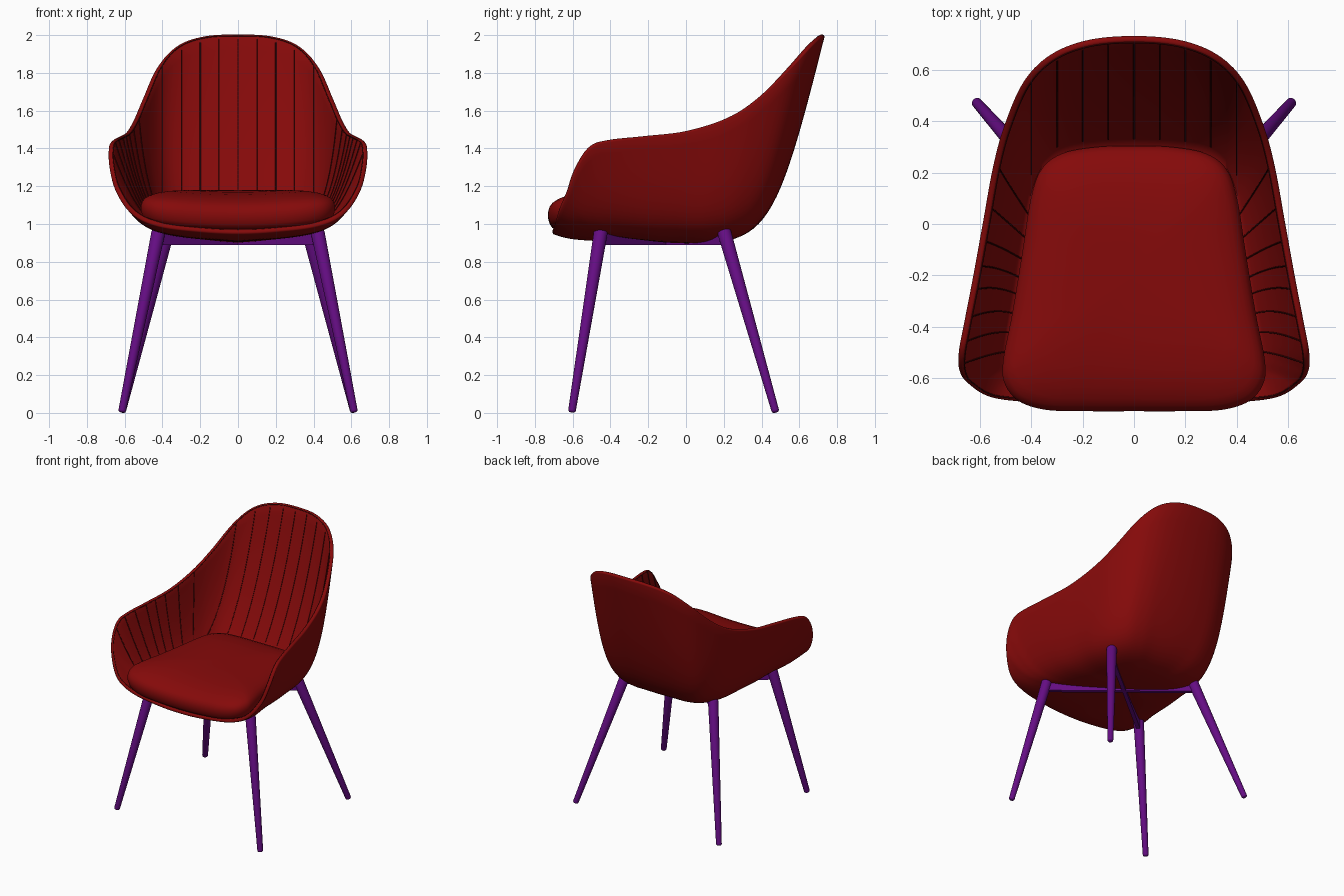
import bpy, bmesh, math
from mathutils import Vector as V
from mathutils.bvhtree import BVHTree

if "Cube" in bpy.data.objects:
    bpy.data.objects.remove(bpy.data.objects["Cube"])


def material(name, rgb):
    m = bpy.data.materials.new(name)
    m.diffuse_color = (*rgb, 1)
    m.use_nodes = True
    m.node_tree.nodes["Principled BSDF"].inputs["Base Color"].default_value = m.diffuse_color
    return m


RED = material("red_fabric", (0.235, 0.003, 0.003))
DARK = material("dark_seam", (0.07, 0.002, 0.002))
PURPLE = material("purple_metal", (0.13, 0.004, 0.23))


def add_object(name, bm, mat, angle=50):
    bmesh.ops.recalc_face_normals(bm, faces=bm.faces[:])
    me = bpy.data.meshes.new(name)
    bm.to_mesh(me)
    bm.free()
    ob = bpy.data.objects.new(name, me)
    bpy.context.collection.objects.link(ob)
    me.materials.append(mat)
    bpy.ops.object.select_all(action='DESELECT')
    ob.select_set(True)
    bpy.context.view_layer.objects.active = ob
    bpy.ops.object.shade_smooth_by_angle(angle=math.radians(angle))
    return ob


def spline(pts, t):
    # closed Catmull-Rom curve, t in units of points
    n, i = len(pts), math.floor(t)
    f = t - i
    a, b, c, d = (pts[(i + k) % n] for k in (-1, 0, 1, 2))
    return 0.5 * (2*b + (c - a)*f + (2*a - 5*b + 4*c - d)*f*f + (3*b - a - 3*c + d)*f**3)


def mirrored(half):
    pts = [V(p) for p in half]
    return pts + [V((-p.x, p.y, p.z)) for p in pts[-2:0:-1]]


def skin(sections, bottom, top):
    # closed surface from columns of points plus a pole at each end
    bm = bmesh.new()
    cols = [[bm.verts.new(p) for p in s] for s in sections]
    lo, hi = bm.verts.new(bottom), bm.verts.new(top)
    for a, b in zip(cols, cols[1:] + cols[:1]):
        bm.faces.new((lo, a[0], b[0]))
        bm.faces.new((hi, b[-1], a[-1]))
        for k in range(len(a) - 1):
            bm.faces.new((a[k], a[k+1], b[k+1], b[k]))
    return bm


# shell guide loops: rim, outer bottom corner, inner wall foot
RIM = mirrored([(0, .733, 1.99), (.18, .717, 1.98), (.325, .66, 1.93), (.43, .555, 1.82),
                (.505, .385, 1.655), (.55, .22, 1.55), (.59, 0, 1.48), (.63, -.22, 1.453),
                (.665, -.40, 1.433), (.683, -.50, 1.40), (.68, -.57, 1.30), (.645, -.62, 1.17),
                (.56, -.67, 1.05), (.42, -.69, .985), (.2, -.70, .955), (0, -.70, .945)])
BASE = mirrored([(0, .455, .885), (.16, .45, .885), (.295, .435, .88), (.405, .385, .88),
                 (.47, .27, .88), (.505, .12, .885), (.515, -.05, .895), (.525, -.2, .9),
                 (.53, -.33, .91), (.535, -.43, .92), (.53, -.5, .93), (.505, -.55, .94),
                 (.44, -.58, .94), (.33, -.6, .93), (.17, -.6, .92), (0, -.6, .91)])
FOOT = mirrored([(0, .305, 1.06), (.15, .3, 1.06), (.28, .28, 1.06), (.355, .225, 1.06),
                 (.395, .14, 1.06), (.415, .04, 1.06), (.435, -.09, 1.06), (.46, -.25, 1.06),
                 (.485, -.38, 1.06), (.5, -.47, 1.06), (.5, -.53, 1.05), (.49, -.58, 1.03),
                 (.45, -.62, 1.0), (.35, -.64, .98), (.17, -.65, .97), (0, -.65, .965)])
C_OUT, C_IN = V((0, -.05, .90)), V((0, -.1, 1.0))
THICK = .026


def section(u):
    r, f, i = spline(RIM, u), spline(BASE, u), spline(FOOT, u)
    tangent = spline(RIM, u + .05) - spline(RIM, u - .05)
    down = (f - r).normalized()
    n = down.cross(tangent).normalized()
    p1, p2 = r.lerp(f, .95), C_OUT.lerp(f, .95)
    outer = []
    for k in range(24, 0, -1):
        t = 1 - k / 25
        outer.append((1-t)**3*C_OUT + 3*(1-t)**2*t*p2 + 3*(1-t)*t*t*p1 + t**3*r)
    outer.append(r)
    lip = [r + n*THICK*(.5 - .5*math.cos(a)) - down*.01*math.sin(a)
           for a in (math.pi*k/6 for k in range(1, 6))]
    s, c = r + n*THICK, r.lerp(f, .56) + n*.035
    inner = [(1-t)**2*s + 2*(1-t)*t*c + t*t*i for t in (k/16 for k in range(17))]
    floor = [i.lerp(C_IN, t) for t in (.25, .5, .75)]
    return outer + lip, inner, floor


N = len(RIM)
STEPS = 7
cols = [section(k / STEPS) for k in range(N * STEPS)]
bm = skin([a + b + c for a, b, c in cols], C_OUT, C_IN)
tree = BVHTree.FromBMesh(bm)
add_object("shell", bm, RED)

# stitched seams: thin tubes on the inner wall
curve = bpy.data.curves.new("seams", 'CURVE')
curve.dimensions = '3D'
curve.bevel_depth = .003
curve.bevel_resolution = 1


def seam(pts, closed=False):
    s = curve.splines.new('POLY')
    s.points.add(len(pts) - 1)
    for q, p in zip(s.points, pts):
        q.co = (*p, 1)
    s.use_cyclic_u = closed


seam([b[0] for a, b, c in cols], True)
for k in range(-4, 5):
    pts = []
    for j in range(46):
        hit = tree.ray_cast(V((k * .1, -.2, 1.1 + j * .02)), V((0, 1, 0)))[0]
        if hit:
            pts.append(hit - V((0, .0015, 0)))
    seam(pts[:-1])
for y in (.2, .05, -.06, -.16, -.26, -.36, -.46, -.54):
    # column whose rim is nearest this depth
    k = min(range(4 * STEPS, 11 * STEPS), key=lambda q: abs(cols[q][1][0].y - y))
    for c, side in ((k, 1), (N * STEPS - k, -1)):
        seam([p - V((side * .0015, 0, 0)) for p in cols[c][1]])
seams = bpy.data.objects.new("seams", curve)
bpy.context.collection.objects.link(seams)
curve.materials.append(DARK)

# seat cushion: domed rings following the seat outline
EDGE = mirrored([(0, .305, 0), (.15, .3, 0), (.28, .275, 0), (.36, .215, 0), (.402, .1, 0),
                 (.437, -.12, 0), (.475, -.35, 0), (.51, -.53, 0), (.505, -.62, 0),
                 (.45, -.69, 0), (.34, -.725, 0), (.17, -.73, 0), (0, -.73, 0)])
MID = V((0, -.2, 0))
RINGS = [(.5, -.06), (.9, -.06), (.96, -.05), (.985, -.03), (1, 0), (1, .025), (.988, .048),
         (.96, .068), (.91, .086), (.82, .106), (.7, .122), (.5, .135), (.25, .14)]


def cushion_point(u, s, h):
    p = MID.lerp(spline(EDGE, u), s)
    return V((p.x, p.y, 1.03 + .015*(p.y + .73) + .15*p.x*p.x + h))


cush = [[cushion_point(k / 6, s, h) for s, h in RINGS] for k in range(len(EDGE) * 6)]
add_object("seat_cushion", skin(cush, cushion_point(0, 0, -.06), cushion_point(0, 0, .14)), RED)


# tapered legs
def leg(name, top, foot):
    top, foot = V(top), V(foot)
    axis = top - foot
    bm = bmesh.new()
    bmesh.ops.create_cone(bm, cap_ends=True, segments=24, radius1=.02, radius2=.037,
                          depth=axis.length)
    caps = [e for e in bm.edges if abs(e.verts[0].co.z - e.verts[1].co.z) < 1e-4]
    bmesh.ops.bevel(bm, geom=caps, offset=.012, segments=3, affect='EDGES', profile=.5)
    mat = axis.to_track_quat('Z', 'Y').to_matrix().to_4x4()
    mat.translation = (top + foot) / 2
    bm.transform(mat)
    add_object(name, bm, PURPLE)


for side, x in (("right", 1), ("left", -1)):
    leg("front_leg_" + side, (x*.42, -.45, .965), (x*.615, -.605, .003))
    leg("back_leg_" + side, (x*.372, .2, .965), (x*.615, .475, .003))

# crossed under-seat braces joining opposite legs
for name, x in (("brace_a", 1), ("brace_b", -1)):
    a, b = V((x*.42, -.45, .918)), V((-x*.375, .2, .918))
    bm = bmesh.new()
    bmesh.ops.create_cube(bm, size=1)
    bmesh.ops.scale(bm, vec=((b - a).length, .028, .06), verts=bm.verts[:])
    bm.transform((b - a).to_track_quat('X', 'Z').to_matrix().to_4x4())
    bmesh.ops.translate(bm, vec=(a + b) / 2, verts=bm.verts[:])
    add_object(name, bm, PURPLE, 30)
